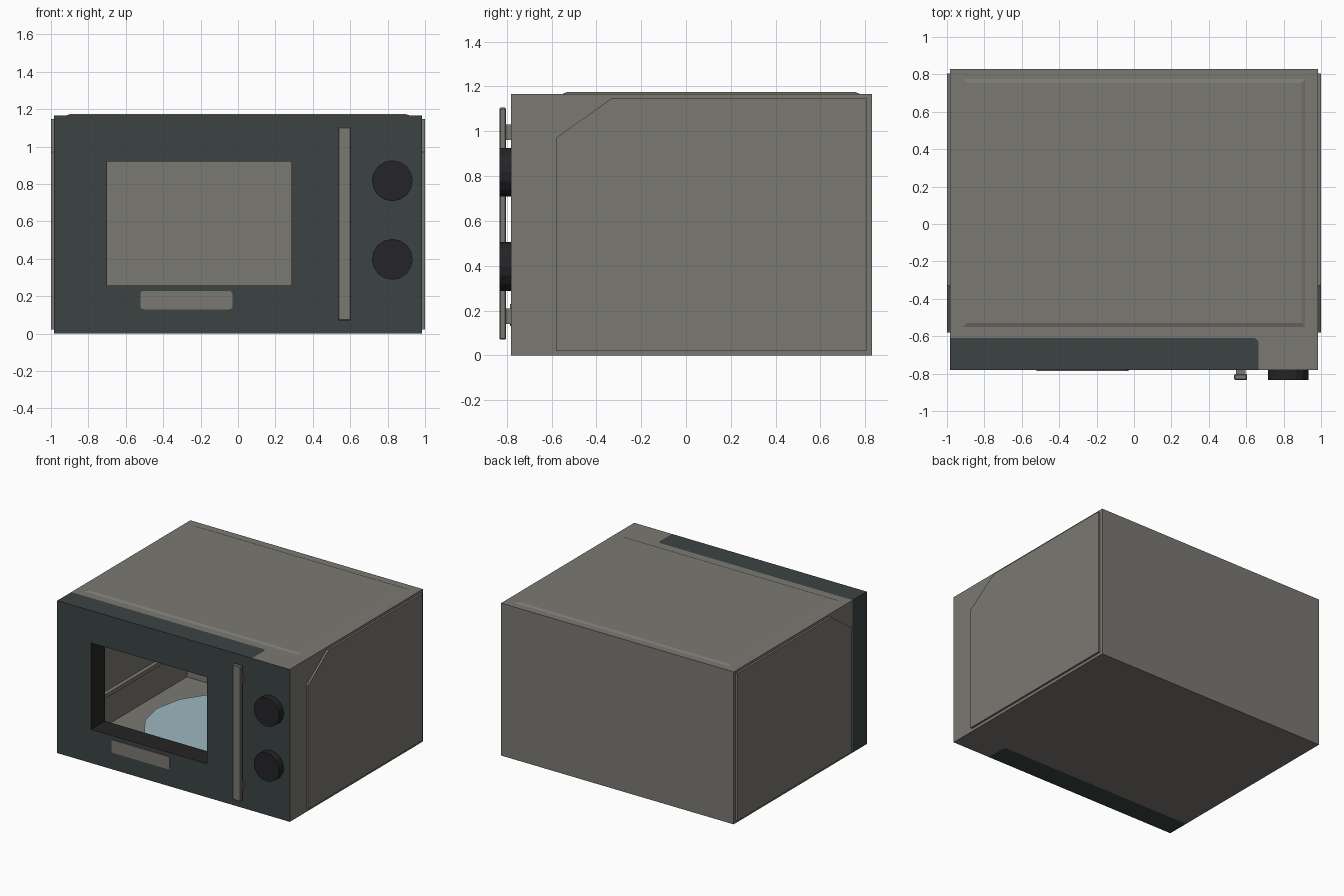
import bpy, bmesh, math
from mathutils import Vector

if "Cube" in bpy.data.objects:
    bpy.data.objects.remove(bpy.data.objects["Cube"])


def material(name, rgb):
    m = bpy.data.materials.new(name)
    m.diffuse_color = (*rgb, 1)
    m.use_nodes = True
    m.node_tree.nodes["Principled BSDF"].inputs["Base Color"].default_value = m.diffuse_color
    return m


GREY = material("warm_grey", (0.195, 0.19, 0.17))
TEAL = material("dark_teal", (0.045, 0.057, 0.056))
BLACK = material("soft_black", (0.018, 0.018, 0.020))
GLASS = material("pale_blue", (0.33, 0.47, 0.53))


def prism(name, pts, axis, lo, hi, *mats):
    """Extrude a 2D outline along an axis (x: pts are y,z; y: x,z; z: x,y)."""
    def place(p, d):
        return {"x": (d, p[0], p[1]), "y": (p[0], d, p[1]), "z": (p[0], p[1], d)}[axis]
    bm = bmesh.new()
    a = [bm.verts.new(place(p, lo)) for p in pts]
    b = [bm.verts.new(place(p, hi)) for p in pts]
    bm.faces.new(a)
    bm.faces.new(b)
    n = len(pts)
    for i in range(n):
        j = (i + 1) % n
        bm.faces.new((a[i], a[j], b[j], b[i]))
    bmesh.ops.recalc_face_normals(bm, faces=bm.faces)
    me = bpy.data.meshes.new(name)
    bm.to_mesh(me)
    bm.free()
    for m in mats:
        me.materials.append(m)
    ob = bpy.data.objects.new(name, me)
    bpy.context.collection.objects.link(ob)
    return ob


def rect(x0, x1, y0, y1):
    return [(x0, y0), (x1, y0), (x1, y1), (x0, y1)]


def circle(cx, cy, r, n):
    return [(cx + r * math.cos(2 * math.pi * i / n), cy + r * math.sin(2 * math.pi * i / n))
            for i in range(n)]


def arc(cx, cy, r, a0, a1, n=5):
    return [(cx + r * math.cos(math.radians(a0 + (a1 - a0) * i / n)),
             cy + r * math.sin(math.radians(a0 + (a1 - a0) * i / n))) for i in range(n + 1)]


def round_rect(x0, x1, y0, y1, r):
    return (arc(x1 - r, y1 - r, r, 0, 90) + arc(x0 + r, y1 - r, r, 90, 180)
            + arc(x0 + r, y0 + r, r, 180, 270) + arc(x1 - r, y0 + r, r, 270, 360))


def cut(ob, cutter):
    cutter.hide_render = True
    mod = ob.modifiers.new("cut", "BOOLEAN")
    mod.operation, mod.solver, mod.object = "DIFFERENCE", "EXACT", cutter
    bpy.context.view_layer.objects.active = ob
    bpy.ops.object.modifier_apply(modifier=mod.name)
    bpy.data.objects.remove(cutter)


W, TOP, FRONT, BACK, SEAM = 0.985, 1.167, -0.78, 0.83, -0.61
corner = arc(0.64, SEAM - 0.025, 0.025, 90, 0)

# Casing: L-shaped plan leaving room for the door, with the oven cavity cut out
casing = prism("casing", [(-W, SEAM)] + corner + [(0.665, FRONT), (W, FRONT), (W, BACK), (-W, BACK)],
               "z", 0, TOP, GREY, TEAL)
cut(casing, prism("cavity_cutter", rect(-0.91, 0.51, 0.045, 1.10), "y", -0.7, 0.68, GREY))
for f in casing.data.polygons:      # control panel front is dark
    f.material_index = int(f.normal.y < -0.9 and f.center.y < -0.75)

# Door with window; the window reveal is black
door = prism("door", [(-W, SEAM)] + corner + [(0.665, FRONT), (-W, FRONT)], "z", 0, TOP, TEAL, BLACK)
cut(door, prism("window_cutter", rect(-0.70, 0.285, 0.257, 0.92), "y", -1, -0.4, TEAL))
for f in door.data.polygons:
    c = f.center
    f.material_index = int(abs(f.normal.y) < 0.1 and -0.75 < c.x < 0.3 and 0.2 < c.z < 1.0)

# Raised lid panel with sloping edges
lid = prism("lid_panel", rect(-0.92, 0.92, -0.555, 0.78), "z", TOP - 0.002, 1.175, GREY)
for v in lid.data.vertices:
    if v.co.z > 1.17:
        v.co.x -= math.copysign(0.025, v.co.x)
        v.co.y -= math.copysign(0.025, v.co.y - 0.11)

# Side panels with one clipped corner
side = [(-0.58, 0.022), (0.805, 0.022), (0.805, 1.148), (-0.33, 1.148), (-0.58, 0.97)]
for s, label in ((-1, "left"), (1, "right")):
    prism(label + "_side_panel", side, "x", s * (W - 0.002), s * 1.0, GREY)

# Turntable plate on its ring, and the cavity's left and right rails
prism("turntable_ring", circle(-0.2, 0.08, 0.50, 16), "z", 0.044, 0.06, GREY)
prism("turntable_plate", circle(-0.2, 0.08, 0.54, 16), "z", 0.06, 0.08, GLASS)
for x0, x1, label in ((-0.911, -0.88, "left"), (0.48, 0.511, "right")):
    prism(label + "_rail", rect(x0, x1, 0.28, 0.31), "y", -0.55, 0.66, GREY)

# Handle bar and its two posts
handle = prism("handle_bar", rect(0.535, 0.605, 0.07, 1.105), "y", -0.833, -0.802, GREY)
bev = handle.modifiers.new("bevel", "BEVEL")
bev.width, bev.segments = 0.005, 1
for z in (0.175, 0.995):
    prism("handle_post", rect(0.545, 0.595, z - 0.035, z + 0.035), "y", -0.803, FRONT + 0.002, GREY)

# Knobs
for z in (0.817, 0.397):
    prism("knob", circle(0.825, z, 0.109, 16), "y", -0.833, FRONT + 0.002, BLACK)

# Badge plate below the window
prism("front_plate", round_rect(-0.522, -0.03, 0.13, 0.228, 0.018), "y", FRONT - 0.006, FRONT + 0.002, GREY)
